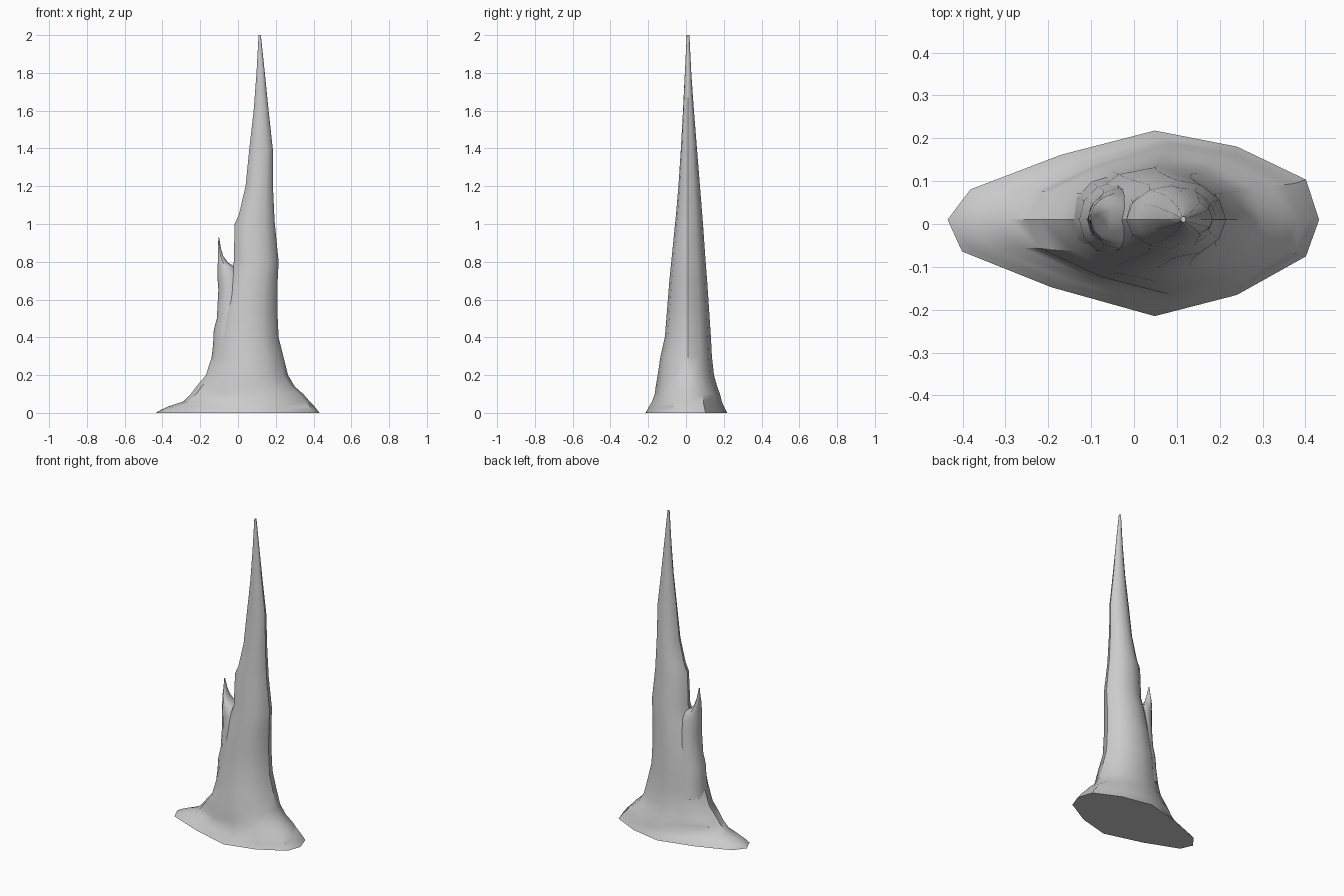
import bpy, bmesh
from math import cos, sin, pi

cube = bpy.data.objects.get("Cube")
if cube:
    bpy.data.objects.remove(cube)

stone = bpy.data.materials.new("grey stone")
stone.use_nodes = True
GREY = (0.6, 0.6, 0.6, 1)
stone.diffuse_color = GREY
stone.node_tree.nodes["Principled BSDF"].inputs["Base Color"].default_value = GREY

# Pointed outline of the foot, as (along x, along y) fractions of the half widths
FOOT = [(1, 0), (.92, .45), (.5, .82), (0, 1), (-.45, .73), (-.89, .34),
        (-1, 0), (-.93, -.33), (-.5, -.7), (0, -1), (.5, -.78), (.92, -.38)]


def section(z, left, right, front, back, pointed):
    """One ring, blended from the foot outline to an ellipse."""
    cx = (left + right) / 2 + .05 * pointed
    cy = .01
    ring = []
    for i, (u, v) in enumerate(FOOT):
        a = 2 * pi * i / len(FOOT)
        u = u * pointed + cos(a) * (1 - pointed)
        v = v * pointed + sin(a) * (1 - pointed)
        x = cx + u * ((right - cx) if u > 0 else (cx - left))
        y = cy + v * ((back - cy) if v > 0 else (cy - front))
        ring.append((x, y, z))
    return ring


def loft(name, rings):
    """Skin a stack of rings and close both ends."""
    bm = bmesh.new()
    rows = [[bm.verts.new(p) for p in ring] for ring in rings]
    n = len(FOOT)
    for low, high in zip(rows, rows[1:]):
        for i in range(n):
            j = (i + 1) % n
            bm.faces.new((low[i], low[j], high[j], high[i]))
    bm.faces.new(rows[0][::-1])
    bm.faces.new(rows[-1])
    mesh = bpy.data.meshes.new(name)
    bm.to_mesh(mesh)
    bm.free()
    mesh.materials.append(stone)
    obj = bpy.data.objects.new(name, mesh)
    bpy.context.collection.objects.link(obj)
    bpy.ops.object.select_all(action='DESELECT')
    obj.select_set(True)
    bpy.context.view_layer.objects.active = obj
    bpy.ops.object.shade_smooth_by_angle(angle=pi / 5)
    return obj


# Flared foot and tall spire: z, left, right, front, back, pointedness
SPIRE = [
    (0, -.435, .432, -.215, .218, 1),
    (.015, -.41, .42, -.205, .21, 1),
    (.035, -.365, .405, -.195, .2, 1),
    (.06, -.29, .38, -.18, .19, .9),
    (.1, -.25, .345, -.165, .18, .7),
    (.14, -.22, .3, -.16, .165, .5),
    (.2, -.17, .265, -.15, .148, .3),
    (.3, -.138, .24, -.135, .137, .1),
    (.4, -.12, .215, -.112, .132, 0),
    (.55, -.09, .208, -.1, .122, 0),
    (.7, -.055, .21, -.088, .112, 0),
    (.8, -.022, .215, -.078, .104, 0),
    (1, -.018, .195, -.058, .09, 0),
    (1.05, .005, .192, -.053, .086, 0),
    (1.2, .04, .185, -.04, .074, 0),
    (1.4, .06, .184, -.027, .058, 0),
    (1.6, .083, .162, -.016, .042, 0),
    (1.8, .098, .142, -.006, .028, 0),
    (2, .109, .121, .004, .018, 0),
]
loft("spire", [section(*row) for row in SPIRE])

# Broken side spur: z, outer edge, inner edge, half depth
SPUR = [
    (.25, -.145, .04, .1), (.36, -.132, .04, .09), (.44, -.128, .04, .085),
    (.5, -.112, .04, .08), (.65, -.104, .03, .07), (.72, -.109, .02, .06),
    (.775, -.108, -.02, .052), (.795, -.107, -.052, .043),
    (.83, -.107, -.078, .03), (.87, -.106, -.09, .016), (.93, -.104, -.1, .003),
]
loft("side_spur", [section(z, a, b, .013 - d, .013 + d, 0) for z, a, b, d in SPUR])
